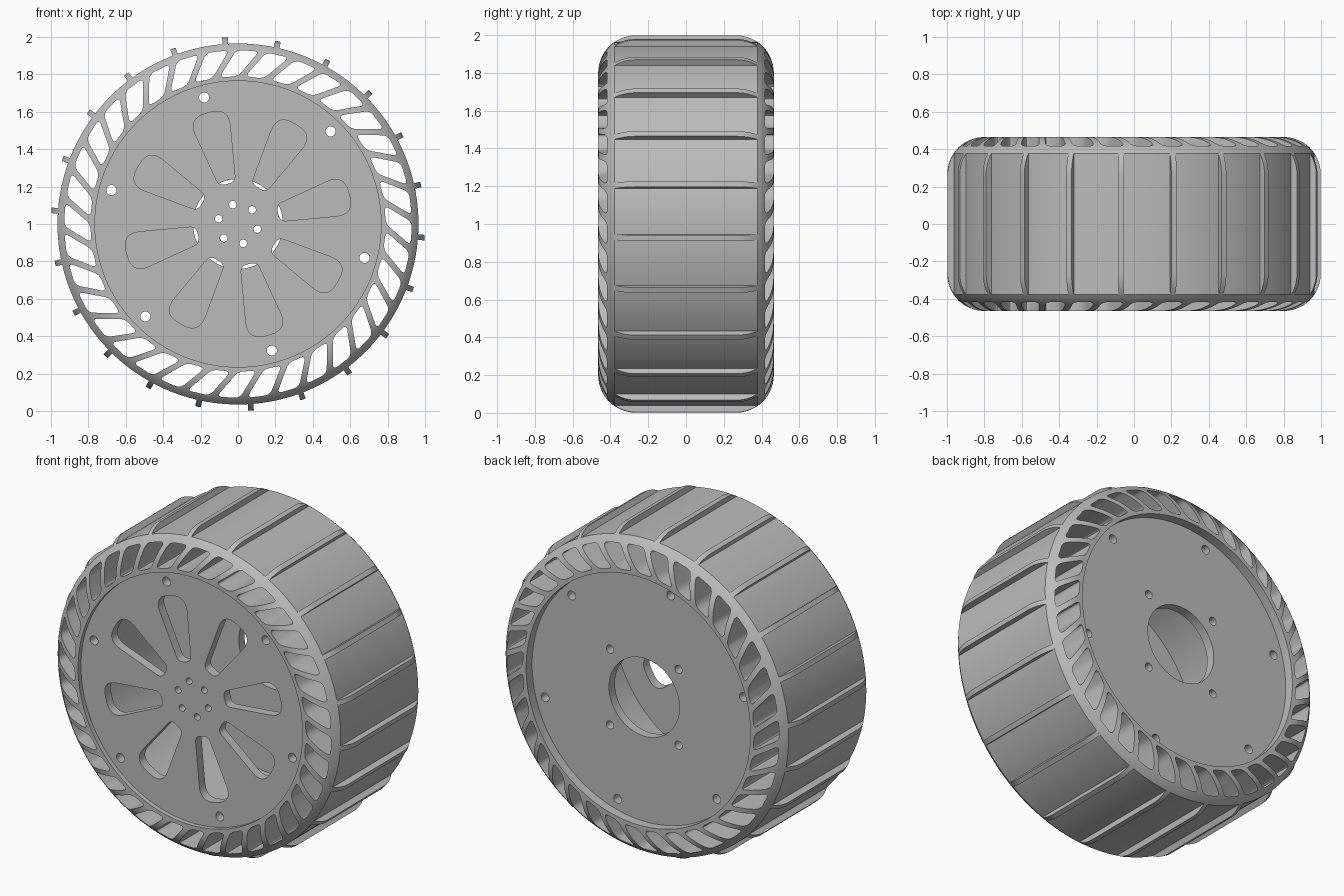
import bpy, bmesh
from math import sin, cos, asin, pi, radians
from mathutils import Vector

if "Cube" in bpy.data.objects:
    bpy.data.objects.remove(bpy.data.objects["Cube"])

HALF, RIM, BODY, OUTER = 0.465, 0.765, 0.965, 1.0
FILLET = 0.2

grey = bpy.data.materials.new("light_grey")
grey.use_nodes = True
grey.diffuse_color = (0.5, 0.5, 0.5, 1)
grey.node_tree.nodes["Principled BSDF"].inputs["Base Color"].default_value = (0.5, 0.5, 0.5, 1)


def polar(r, deg, y=0.0, side=0.0):
    """Point at a clockwise angle from the top, with a sideways offset."""
    a = radians(deg)
    return Vector((r * sin(a) + side * cos(a), y, 1 + r * cos(a) - side * sin(a)))


def loft(bm, loops, ring=False):
    """Skin closed loops, capping the ends or joining them into a ring."""
    vs = [[bm.verts.new(p) for p in loop] for loop in loops]
    n = len(vs[0])
    for k in range(len(vs) if ring else len(vs) - 1):
        a, b = vs[k], vs[(k + 1) % len(vs)]
        for i in range(n):
            j = (i + 1) % n
            bm.faces.new((a[i], a[j], b[j], b[i]))
    if not ring:
        bm.faces.new(vs[0])
        bm.faces.new(vs[-1])


def finish(name, bm):
    bmesh.ops.recalc_face_normals(bm, faces=bm.faces)
    me = bpy.data.meshes.new(name)
    bm.to_mesh(me)
    bm.free()
    me.materials.append(grey)
    ob = bpy.data.objects.new(name, me)
    bpy.context.collection.objects.link(ob)
    return ob


def prisms(name, outlines, y0, y1):
    bm = bmesh.new()
    for line in outlines:
        loft(bm, [[Vector((p.x, y, p.z)) for p in line] for y in (y0, y1)])
    return finish(name, bm)


def rounded(corners, cuts, steps=6):
    """Round each polygon corner with a curve starting a cut length away."""
    out, n = [], len(corners)
    for i, p in enumerate(corners):
        a = p + (corners[i - 1] - p).normalized() * cuts[i]
        b = p + (corners[(i + 1) % n] - p).normalized() * cuts[i]
        for s in range(steps + 1):
            t = s / steps
            out.append(a * (1 - t) ** 2 + p * (2 * t * (1 - t)) + b * t * t)
    return out


def circle(r, centre=None, n=24):
    c = centre or polar(0, 0)
    return [c + polar(r, 360 * i / n) - polar(0, 0) for i in range(n)]


def bolt_circle(count, ring_r, hole_r, start):
    return [circle(hole_r, polar(ring_r, start + 360 * i / count)) for i in range(count)]


def cut(ob, outlines):
    cutter = prisms("cutter", outlines, -1, 1)
    cutter.hide_render = True
    mod = ob.modifiers.new("holes", "BOOLEAN")
    mod.operation, mod.solver, mod.object = "DIFFERENCE", "EXACT", cutter
    bpy.context.view_layer.objects.active = ob
    bpy.ops.object.modifier_apply(modifier=mod.name)
    bpy.data.objects.remove(cutter)


def shoulder(a0, a1, steps):
    """Points (y, r) on the rounded shoulder between two angles."""
    return [(HALF - FILLET + FILLET * cos(a0 + (a1 - a0) * i / steps),
             OUTER - FILLET + FILLET * sin(a0 + (a1 - a0) * i / steps))
            for i in range(steps + 1)]


# Tyre: revolved band with rounded shoulders
meet = asin((BODY - OUTER + FILLET) / FILLET)
right = [(HALF, RIM)] + shoulder(0, meet, 8)
profile = right + [(-y, r) for y, r in reversed(right)]
bm = bmesh.new()
SEG = 180
loft(bm, [[polar(r, 360 * k / SEG, y) for y, r in profile] for k in range(SEG)], ring=True)
tyre = finish("tyre", bm)

# Slanted openings through the tyre
slots = []
for k in range(36):
    a = 10 * k
    corners = [polar(0.79, a - 7.2), polar(0.79, a), polar(0.93, a + 7), polar(0.93, a - 0.6)]
    slots.append(rounded(corners, [0.03, 0.03, 0.03, 0.03], 4))
cut(tyre, slots)

# Tread lugs: thin crossbars following the shoulder curve
top = shoulder(meet, pi / 2, 8)
bar = [(top[0][0], BODY - 0.01)] + top
bar = bar + [(-y, r) for y, r in reversed(bar)]
bm = bmesh.new()
for k in range(22):
    a = -4 + 360 * k / 22
    loft(bm, [[polar(r, a, y, s) for y, r in bar] for s in (-0.015, 0.015)])
lugs = finish("tread_lugs", bm)

# Front disc with petal windows and bolt holes
front_disc = prisms("front_disc", [circle(RIM + 0.003, n=SEG)], -0.437, -0.38)
petals = []
for k in range(8):
    a = -15 + 45 * k
    corners = [polar(0.222, a, side=-0.045), polar(0.222, a, side=0.045),
               polar(0.615, a, side=0.112), polar(0.615, a, side=-0.112)]
    petals.append(rounded(corners, [0.035, 0.035, 0.1, 0.1], 8))
rim_bolts = bolt_circle(6, 0.7, 0.027, -15)
cut(front_disc, petals + rim_bolts + bolt_circle(6, 0.107, 0.02, -15))

# Back disc with hub opening and bolt holes
back_disc = prisms("back_disc", [circle(RIM + 0.003, n=SEG)], 0.35, 0.407)
cut(back_disc, [circle(0.24, n=64)] + rim_bolts + bolt_circle(4, 0.33, 0.025, 45))

# Smooth curved walls, keep edges sharp
for ob in (tyre, lugs, front_disc, back_disc):
    bpy.ops.object.select_all(action="DESELECT")
    ob.select_set(True)
    bpy.context.view_layer.objects.active = ob
    bpy.ops.object.shade_smooth_by_angle(angle=radians(30))
